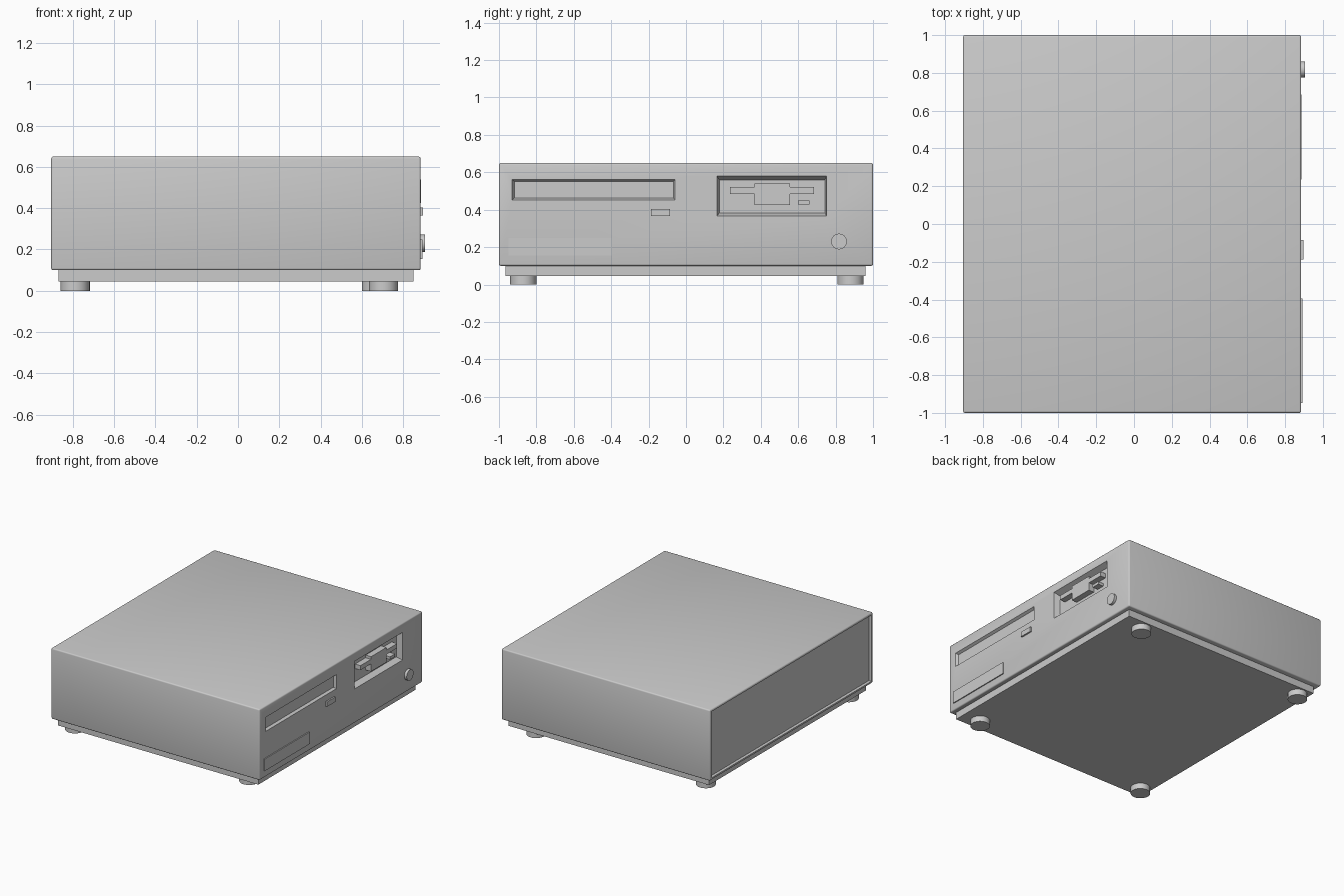
import bpy, bmesh
from mathutils import Vector

if "Cube" in bpy.data.objects:
    bpy.data.objects.remove(bpy.data.objects["Cube"])


def finish(name, bm):
    bmesh.ops.recalc_face_normals(bm, faces=bm.faces)
    mesh = bpy.data.meshes.new(name)
    bm.to_mesh(mesh)
    bm.free()
    obj = bpy.data.objects.new(name, mesh)
    bpy.context.collection.objects.link(obj)
    return obj


def box(name, lo, hi, bevel=0.0, segments=2):
    bm = bmesh.new()
    bmesh.ops.create_cube(bm, size=1)
    lo, hi = Vector(lo), Vector(hi)
    for v in bm.verts:
        v.co = (lo + hi) / 2 + v.co * (hi - lo)
    if bevel:
        bmesh.ops.bevel(bm, geom=bm.edges[:], offset=bevel, segments=segments,
                        profile=0.5, affect='EDGES')
    return finish(name, bm)


def loft(name, outline_a, xa, outline_b, xb):
    """Solid between two (y, z) outlines at two x positions."""
    bm = bmesh.new()
    a = [bm.verts.new((xa, y, z)) for y, z in outline_a]
    b = [bm.verts.new((xb, y, z)) for y, z in outline_b]
    bm.faces.new(a)
    bm.faces.new(b[::-1])
    n = len(a)
    for i in range(n):
        j = (i + 1) % n
        bm.faces.new((a[i], b[i], b[j], a[j]))
    return finish(name, bm)


def rect(y0, y1, z0, z1):
    return [(y0, z0), (y1, z0), (y1, z1), (y0, z1)]


def cut(obj, cutter):
    mod = obj.modifiers.new("cut", 'BOOLEAN')
    mod.operation = 'DIFFERENCE'
    mod.solver = 'EXACT'
    mod.object = cutter
    bpy.context.view_layer.objects.active = obj
    bpy.ops.object.modifier_apply(modifier=mod.name)
    bpy.data.objects.remove(cutter, do_unlink=True)


def smooth(obj):
    bpy.ops.object.select_all(action='DESELECT')
    obj.select_set(True)
    bpy.context.view_layer.objects.active = obj
    bpy.ops.object.shade_smooth_by_angle(angle=0.6)


def cylinder(name, radius, depth, center, axis='Z', sides=32):
    rot = (0, 1.5707963, 0) if axis == 'X' else (0, 0, 0)
    bpy.ops.mesh.primitive_cylinder_add(vertices=sides, radius=radius, depth=depth,
                                        location=center, rotation=rot)
    obj = bpy.context.object
    obj.name = name
    smooth(obj)
    return obj


FRONT = 0.885

# Main case with softened edges
case = box("case", (-0.905, -1, 0.10), (FRONT, 1, 0.65), 0.01, 3)

# Disc tray recess, drive bay recess (tapered) and open rear panel recess
cut(case, loft("tray_cutter", rect(-0.93, -0.058, 0.452, 0.562), FRONT + 0.001,
               rect(-0.918, -0.067, 0.462, 0.551), 0.865))
cut(case, loft("bay_cutter", rect(0.165, 0.752, 0.365, 0.580), FRONT + 0.001,
               rect(0.178, 0.742, 0.383, 0.560), 0.840))
cut(case, box("rear_cutter", (-1.0, -0.982, 0.118), (-0.882, 0.982, 0.632)))
smooth(case)

# Plinth under the case
box("base_plate", (-0.87, -0.965, 0.045), (0.85, 0.96, 0.105))

# Four round feet
for name, x, y in (("foot_front_right", 0.67, 0.88), ("foot_front_left", 0.705, -0.87),
                   ("foot_rear_right", -0.787, 0.88), ("foot_rear_left", -0.79, -0.87)):
    cylinder(name, 0.07, 0.05, (x, y, 0.025))

# Raised disk slot face: long bar with a taller middle
slot = [(0.235, 0.485), (0.365, 0.485), (0.365, 0.425), (0.555, 0.425),
        (0.555, 0.485), (0.685, 0.485), (0.685, 0.520), (0.555, 0.520),
        (0.555, 0.540), (0.365, 0.540), (0.365, 0.520), (0.235, 0.520)]
loft("disk_slot", slot, 0.83, slot, 0.887)
box("disk_eject_button", (0.83, 0.598, 0.428), (0.887, 0.660, 0.450))

# Buttons and badge panel on the front
box("tray_eject_button", (0.87, -0.188, 0.365), (0.897, -0.085, 0.403))
box("front_plate", (0.87, -0.948, 0.155), (0.893, -0.395, 0.248))
cylinder("power_button", 0.042, 0.035, (0.8875, 0.818, 0.230), 'X')
